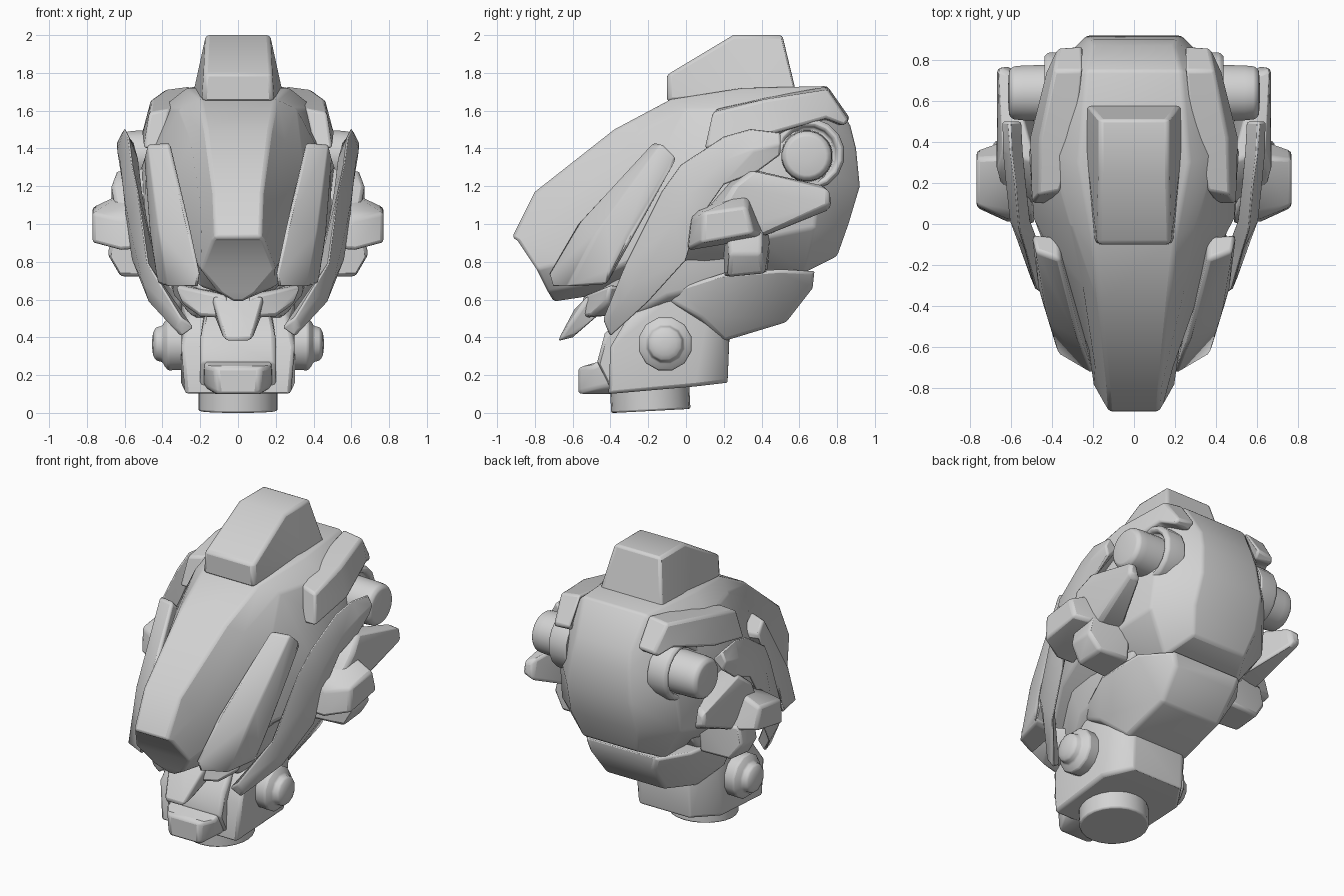
import bpy
import bmesh
from math import cos, sin, pi, radians
from mathutils import Matrix, Vector

default_cube = bpy.data.objects.get("Cube")
if default_cube:
    bpy.data.objects.remove(default_cube)

grey = bpy.data.materials.new("light_grey")
grey.use_nodes = True
grey.diffuse_color = (.65, .65, .65, 1)
grey.node_tree.nodes["Principled BSDF"].inputs["Base Color"].default_value = grey.diffuse_color


def finish(name, bm, pair=False, bevel=.02, angle=35):
    """Turn a bmesh into a softly bevelled object, mirrored when it is one of a pair."""
    bmesh.ops.recalc_face_normals(bm, faces=bm.faces[:])
    mesh = bpy.data.meshes.new(name)
    bm.to_mesh(mesh)
    bm.free()
    obj = bpy.data.objects.new(name, mesh)
    bpy.context.collection.objects.link(obj)
    mesh.materials.append(grey)
    bpy.ops.object.select_all(action="DESELECT")
    obj.select_set(True)
    bpy.context.view_layer.objects.active = obj
    bpy.ops.object.shade_smooth_by_angle(angle=radians(angle + 15))
    mod = obj.modifiers.new("soft_edges", "BEVEL")
    mod.width = bevel
    mod.segments = 2
    mod.limit_method = "ANGLE"
    mod.angle_limit = radians(angle)
    if pair:
        mod = obj.modifiers.new("other_side", "MIRROR")
        mod.use_mirror_merge = False
    return obj


def flip(point):
    return (-point[0], point[1], point[2])


def hull(name, points, pair=False):
    """Faceted solid around a few corners; a central one spans both sides."""
    bm = bmesh.new()
    corners = points if pair else points + [flip(p) for p in points]
    for corner in corners:
        bm.verts.new(corner)
    bmesh.ops.convex_hull(bm, input=bm.verts[:])
    loose = [v for v in bm.verts if not v.link_faces]
    bmesh.ops.delete(bm, geom=loose, context="VERTS")
    return finish(name, bm, pair)


def loft(name, rings, pair=False, bevel=.015, angle=35):
    """Skin a row of closed rings and cap both ends with strips."""
    bm = bmesh.new()
    rows = [[bm.verts.new(p) for p in ring] for ring in rings]
    count = len(rows[0])
    for a, b in zip(rows, rows[1:]):
        for i in range(count):
            j = (i + 1) % count
            bm.faces.new((a[i], a[j], b[j], b[i]))
    for row in (rows[0], rows[-1]):
        for i in range(count // 2 - 1):
            bm.faces.new((row[i], row[i + 1], row[count - 2 - i], row[count - 1 - i]))
    return finish(name, bm, pair, bevel, angle)


def blade(name, upper, lower, bulge, depth):
    """Ridged blade between an upper and a lower edge."""
    rings = []
    for u, l in zip(upper, lower):
        middle = (Vector(u) + Vector(l)) / 2
        rings.append([u, middle + Vector((bulge, 0, 0)), l, middle - Vector((depth, 0, 0))])
    return loft(name, rings, True, .012)


def lathe(name, profile, y, z, sides):
    """Turned part along x from (x, radius) steps."""
    turns = [2 * pi * (i + .5) / sides for i in range(sides)]
    rings = [[(x, y + r * cos(t), z + r * sin(t)) for t in turns] for x, r in profile]
    return loft(name, rings, True, .008)


# Main helmet shell: half sections from nose to back
helmet = [
    [(.12, -.92, .93), (.14, -.89, .91), (.2, -.79, .76), (.1, -.73, .64), (.02, -.7, .59)],
    [(.13, -.8, 1.17), (.19, -.7, 1.04), (.22, -.62, .8), (.2, -.56, .67), (.05, -.5, .62)],
    [(.17, -.38, 1.5), (.25, -.3, 1.44), (.36, -.22, 1.2), (.4, -.2, .85), (.2, -.2, .62)],
    [(.2, -.08, 1.66), (.31, 0, 1.61), (.49, .03, 1.27), (.5, .1, .9), (.25, .1, .7)],
    [(.27, .3, 1.72), (.41, .35, 1.61), (.51, .35, 1.3), (.49, .4, .92), (.28, .4, .74)],
    [(.23, .75, 1.73), (.35, .72, 1.62), (.43, .72, 1.3), (.44, .68, .98), (.28, .62, .74)],
    [(.2, .87, 1.52), (.21, .9, 1.4), (.23, .92, 1.2), (.24, .86, 1), (.2, .8, .83)],
]
loft("helmet_shell", [half + [flip(p) for p in reversed(half)] for half in helmet], angle=28)

# Inner head filling the space between helmet and jaw
hull("inner_head", [
    (.2, -.45, .66), (.24, -.32, .5), (.34, -.1, .62), (.4, .1, .9),
    (.36, -.2, .9), (.38, .4, .74), (.36, .5, .9)])

# Crest on top, flaring into the shell
hull("crest", [
    (.17, .25, 2), (.17, .51, 2), (.23, .58, 1.71), (.18, -.1, 1.79),
    (.19, -.1, 1.65), (.24, .4, 1.68)])

# Angled cheek panels beside the nose
hull("cheek_panel", [
    (.36, -.17, 1.44), (.26, -.58, 1), (.2, -.73, .74), (.21, -.71, .67), (.48, -.13, 1.43),
    (.42, -.48, .95), (.37, -.63, .67), (.5, -.05, 1.35), (.47, -.3, .95),
    (.44, -.4, .76), (.42, -.42, .68), (.36, -.06, 1.33), (.25, -.45, .68)], True)

# Long curved side blades
blade("side_blade",
      [(.3, -.44, .5), (.48, -.32, .8), (.53, -.13, 1.18), (.56, -.03, 1.32),
       (.58, .2, 1.47), (.6, .34, 1.51), (.61, .5, 1.49)],
      [(.3, -.4, .4), (.47, -.2, .58), (.56, 0, .8), (.59, .06, 1),
       (.61, .2, 1.2), (.62, .38, 1.27), (.62, .5, 1.36)], .03, .07)

# Raised plates over the upper back corners
loft("upper_plate", [
    [(.36, .16, 1.61), (.47, .14, 1.59), (.5, .1, 1.4), (.4, .1, 1.4)],
    [(.28, .42, 1.67), (.46, .42, 1.66), (.51, .42, 1.47), (.4, .42, 1.44)],
    [(.25, .75, 1.73), (.39, .75, 1.71), (.43, .74, 1.56), (.3, .74, 1.55)],
    [(.25, .87, 1.56), (.37, .86, 1.55), (.38, .84, 1.52), (.26, .82, 1.52)]], True)

# Ear assembly: arm, outer block and lower block
hull("ear_arm", [
    (.66, .76, 1.18), (.67, .76, 1.1), (.6, .77, 1.08), (.6, .74, 1.2),
    (.64, .35, 1.28), (.48, .3, 1.3), (.62, .42, .94), (.44, .4, .93),
    (.67, .25, 1.2), (.48, .1, 1.07), (.62, .08, .92)], True)
hull("ear_block", [
    (.77, .08, .9), (.77, .09, 1.06), (.77, .32, 1.09), (.77, .36, .95),
    (.62, .01, .86), (.62, .03, 1.03), (.48, 0, .87), (.48, .05, 1.08),
    (.6, .33, 1.17), (.6, .42, .93)], True)
hull("ear_lower_block", [
    (.69, .23, .84), (.69, .4, .84), (.66, .22, .96), (.66, .4, .97),
    (.62, .22, .72), (.62, .42, .74), (.4, .2, .72), (.4, .43, .74),
    (.4, .2, .97), (.4, .45, .97)], True)

# Rear side cylinders in their shallow sockets
lathe("rear_socket", [(.3, .19), (.42, .19), (.44, .17), (.43, .15), (.4, .14)], .65, 1.37, 16)
lathe("rear_cylinder", [(.3, .14), (.54, .135), (.59, .13), (.61, .11), (.615, .03)],
      .64, 1.36, 24)

# Jaw, skull base and chin
hull("jaw", [
    (.28, -.41, .1), (.3, -.4, .35), (.26, -.3, .52), (.3, -.05, .63),
    (.3, .15, .72), (.3, .05, .14), (.19, .22, .16), (.19, .23, .4), (.3, .1, .45)])
hull("skull_base", [
    (.3, -.1, .6), (.35, -.02, .67), (.42, .2, .74), (.4, .5, .76), (.26, .68, .75),
    (.23, .67, .66), (.22, .53, .48), (.22, .2, .38), (.34, .08, .5)])
hull("chin_plate", [
    (.2, -.4, .13), (.2, -.47, .27), (.2, -.43, .42), (.18, -.3, .54), (.2, -.3, .13)])
hull("chin_block", [
    (.11, -.57, .1), (.12, -.57, .24), (.18, -.49, .25), (.18, -.43, .28),
    (.12, -.38, .1), (.18, -.4, .14)])

# Pointed face guard under the nose with a wing on each side
hull("face_guard", [
    (.07, -.68, .38), (.07, -.6, .4), (.1, -.59, .49), (.13, -.45, .53),
    (.02, -.59, .55), (.14, -.52, .62)])
hull("guard_wing", [
    (.05, -.56, .5), (.05, -.55, .62), (.2, -.51, .51), (.3, -.42, .58),
    (.34, -.4, .68), (.2, -.3, .67), (.2, -.35, .52)], True)

# Round jaw bolts
lathe("jaw_bolt", [(.25, .14), (.37, .145), (.39, .12), (.4, .1), (.435, .09), (.45, .06), (.455, .02)],
      -.11, .365, 12)

# Neck stub, slightly tilted
neck = bmesh.new()
tilt = Matrix.Translation((0, -.19, .085)) @ Matrix.Rotation(radians(3), 4, "X")
bmesh.ops.create_cone(neck, cap_ends=True, segments=24, radius1=.21, radius2=.21,
                      depth=.15, matrix=tilt)
finish("neck", neck, bevel=.01)
